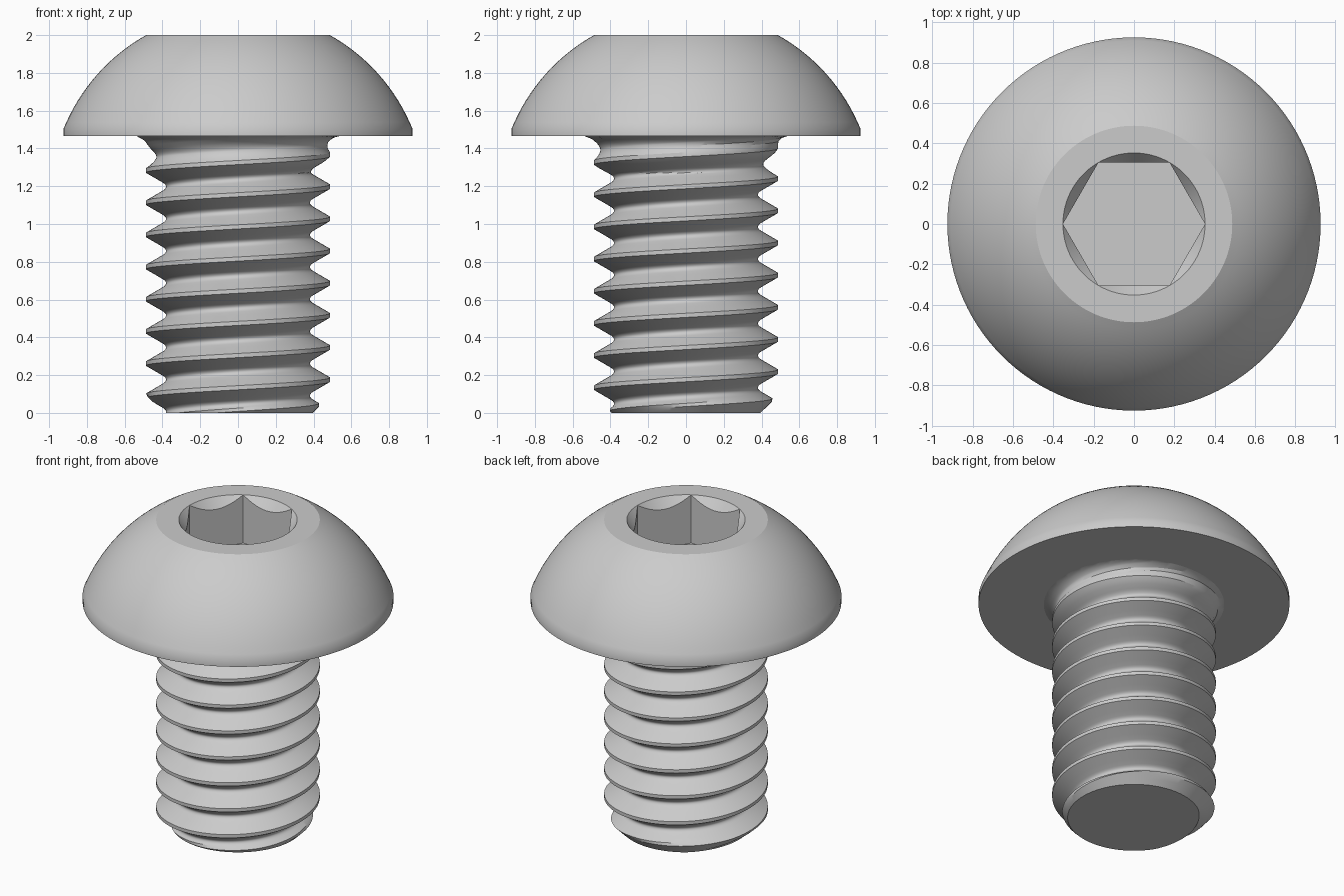
import bpy, bmesh, math

cube = bpy.data.objects.get("Cube")
if cube:
    bpy.data.objects.remove(cube, do_unlink=True)

SEGMENTS = 120
TURN = 2 * math.pi

steel = bpy.data.materials.new("grey steel")
steel.use_nodes = True
GREY = (0.6, 0.6, 0.6, 1)
steel.diffuse_color = GREY
steel.node_tree.nodes["Principled BSDF"].inputs["Base Color"].default_value = GREY


def lathe(name, rows):
    """Skin a stack of rows, each a function angle -> (radius, height)."""
    bm = bmesh.new()
    grid = []
    for row in rows:
        ring = []
        for j in range(SEGMENTS + 1):
            t = TURN * j / SEGMENTS
            r, z = row(t)
            ring.append(bm.verts.new((r * math.cos(t), r * math.sin(t), z)))
        grid.append(ring)
    for low, high in zip(grid, grid[1:]):
        for j in range(SEGMENTS):
            bm.faces.new((low[j], low[j + 1], high[j + 1], high[j]))
    for ring in (grid[0], grid[-1]):
        bm.faces.new(ring[:-1])
    bmesh.ops.remove_doubles(bm, verts=bm.verts, dist=1e-5)
    bmesh.ops.recalc_face_normals(bm, faces=bm.faces)
    mesh = bpy.data.meshes.new(name)
    bm.to_mesh(mesh)
    bm.free()
    mesh.materials.append(steel)
    obj = bpy.data.objects.new(name, mesh)
    bpy.context.collection.objects.link(obj)
    bpy.ops.object.select_all(action='DESELECT')
    obj.select_set(True)
    bpy.context.view_layer.objects.active = obj
    bpy.ops.object.shade_smooth_by_angle(angle=math.radians(30))
    return obj


# Domed head with hexagonal socket
TOP, SEAT, RIM = 2.0, 1.465, 1.503
HEAD_R, FLAT_R = 0.925, 0.487
HEX_APOTHEM = 0.305
HEX_R = HEX_APOTHEM / math.cos(math.pi / 6)
DOME_C, DOME_R = 1.131, 0.996
SOCKET_FLOOR = TOP - 0.317


def ring(r, z):
    return lambda t: (r, z)


def hex_radius(t):
    return HEX_APOTHEM / math.cos(t % (math.pi / 3) - math.pi / 6)


head_rows = [ring(0.3, SEAT), ring(HEAD_R, SEAT), ring(HEAD_R, RIM)]
start, end = math.asin(HEAD_R / DOME_R), math.asin(FLAT_R / DOME_R)
for i in range(1, 16):
    a = start + (end - start) * i / 16
    head_rows.append(ring(DOME_R * math.sin(a), DOME_C + DOME_R * math.cos(a)))
head_rows += [
    ring(FLAT_R, TOP),
    ring(HEX_R, TOP),
    lambda t: (hex_radius(t), TOP - 1.28 * (HEX_R - hex_radius(t))),
    lambda t: (hex_radius(t), SOCKET_FLOOR),
]
lathe("head", head_rows)

# Threaded shank with end chamfer, thread runout and fillet under the head
PITCH, CREST_Z, CREST_R = 0.1703, 0.176, 0.487
CHAMFER_R, RUNOUT_TOP, RUNOUT = 0.395, 1.46, 0.19
FILLET = 0.05
# (distance from crest centre, groove depth)
GROOVE = [(0, 0), (0.011, 0), (0.028, 0.0294), (0.045, 0.0588), (0.062, 0.088),
          (0.068, 0.0965), (0.074, 0.102), (0.08, 0.105), (PITCH / 2, 0.106)]


def groove_depth(d):
    for (a, da), (b, db) in zip(GROOVE, GROOVE[1:]):
        if d <= b:
            return da + (db - da) * (d - a) / (b - a)
    return GROOVE[-1][1]


def shank_radius(t, z):
    u = (z - CREST_Z) / PITCH - t / TURN
    depth = groove_depth(abs(u - round(u)) * PITCH)
    fade = min(1, max(0, (RUNOUT_TOP - z) / RUNOUT))
    r = min(CREST_R - depth * fade, CHAMFER_R + z)
    rise = min(FILLET, max(0, z - (SEAT - FILLET)))
    return r + FILLET - math.sqrt(max(0, FILLET ** 2 - rise ** 2))


def helix_row(offset):
    def row(t):
        z = min(SEAT, max(0, CREST_Z + offset + PITCH * t / TURN))
        return shank_radius(t, z), z
    return row


steps = [d for d, _ in GROOVE[1:]]
offsets = [-d for d in reversed(steps[:-1])] + steps
lathe("threaded_shank",
      [helix_row(k * PITCH + d) for k in range(-3, 10) for d in offsets])
